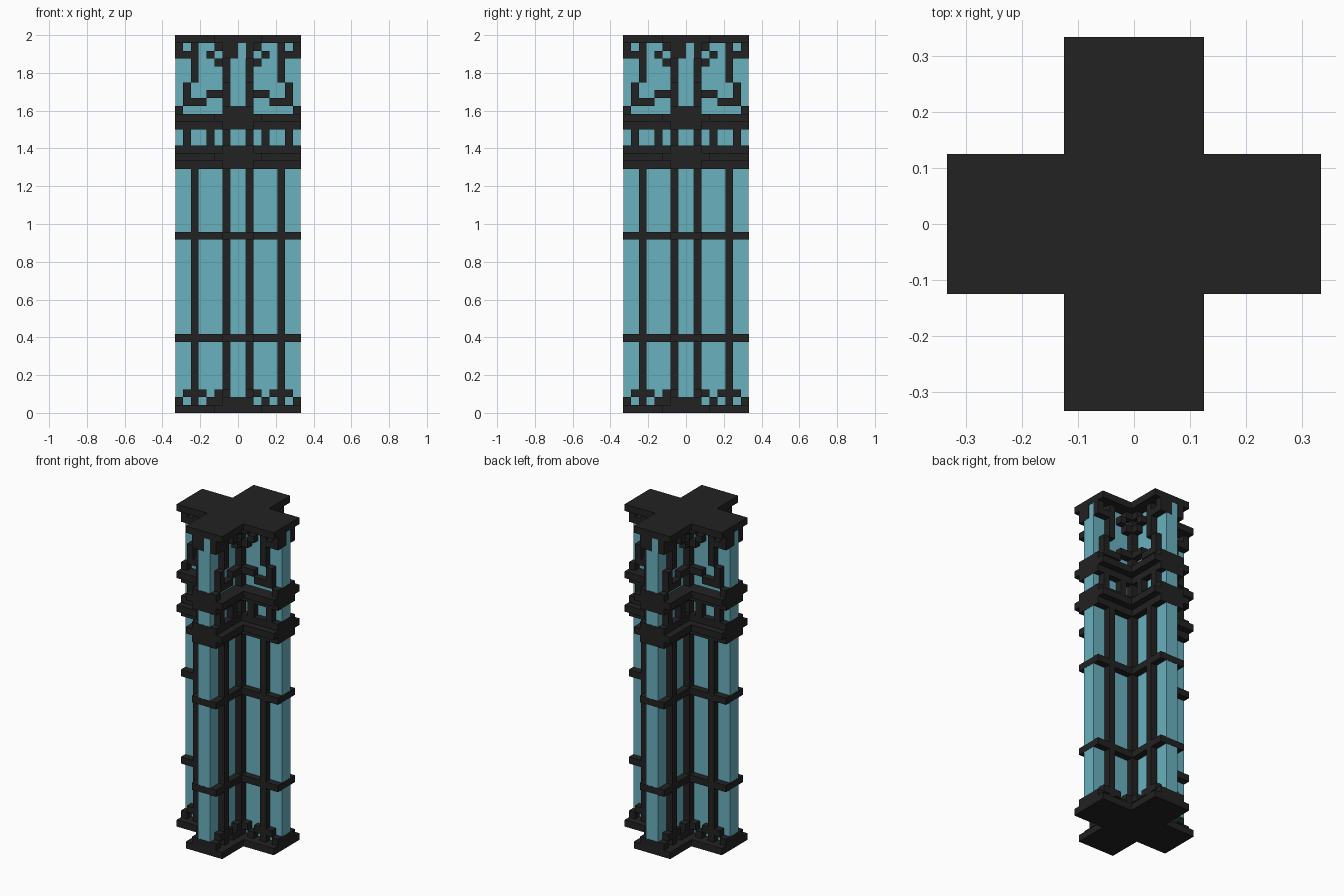
import bpy, bmesh
from mathutils import Matrix
from math import pi

if "Cube" in bpy.data.objects:
    bpy.data.objects.remove(bpy.data.objects["Cube"])

V = 1 / 24  # one block


def material(name, rgb):
    m = bpy.data.materials.new(name)
    m.diffuse_color = (*rgb, 1)
    m.use_nodes = True
    m.node_tree.nodes["Principled BSDF"].inputs["Base Color"].default_value = m.diffuse_color
    return m


BLACK = material("black metal", (0.016, 0.016, 0.016))
GLASS = material("teal glass", (0.144, 0.44, 0.521))


def finish(name, bm, mat):
    bmesh.ops.scale(bm, vec=(V, V, V), verts=bm.verts)
    bmesh.ops.recalc_face_normals(bm, faces=bm.faces)
    me = bpy.data.meshes.new(name)
    bm.to_mesh(me)
    bm.free()
    me.materials.append(mat)
    ob = bpy.data.objects.new(name, me)
    bpy.context.collection.objects.link(ob)


def cross(name, half, reach, z0, z1, mat):
    """Plus-shaped prism, sizes in blocks."""
    bm = bmesh.new()
    h, r = half, reach
    quarter = [(h, -h), (r, -h), (r, h)]
    pts = []
    for k in range(4):
        for x, y in quarter:
            for _ in range(k):
                x, y = -y, x
            pts.append((x, y, z0))
    face = bm.faces.new([bm.verts.new(p) for p in pts])
    ext = bmesh.ops.extrude_face_region(bm, geom=[face], use_keep_orig=True)
    new = [g for g in ext["geom"] if isinstance(g, bmesh.types.BMVert)]
    bmesh.ops.translate(bm, vec=(0, 0, z1 - z0), verts=new)
    finish(name, bm, mat)


def blocks(name, boxes):
    """Boxes (x0, x1, y0, y1, z0, z1) repeated on all four sides."""
    bm = bmesh.new()
    for x0, x1, y0, y1, z0, z1 in boxes:
        for k in range(4):
            m = (Matrix.Rotation(k * pi / 2, 4, 'Z')
                 @ Matrix.Translation(((x0 + x1) / 2, (y0 + y1) / 2, (z0 + z1) / 2))
                 @ Matrix.Diagonal((x1 - x0, y1 - y0, z1 - z0, 1)))
            bmesh.ops.create_cube(bm, size=1, matrix=m)
    finish(name, bm, BLACK)


def facade(cells):
    """Cells (u0, u1, z0, z1) along both walls of each inner corner."""
    out = []
    for u0, u1, z0, z1 in cells:
        out.append((u0, u1, -2, -1, z0, z1))
        if u0 != 1:
            out.append((1, 2, -u1, -u0, z0, z1))
    return out


# glass core
cross("glass_core", 1, 7.97, 0.5, 47.5, GLASS)

# floor, roof and bands
cross("base_slab", 3, 8, 0, 1, BLACK)
cross("roof_slab", 3, 8, 47, 48, BLACK)
for name, half, z0, z1 in [
        ("lower_band", 2, 9, 10), ("middle_band", 2, 22, 23),
        ("gallery_sill_under", 2, 31, 32), ("gallery_sill", 3, 32, 33),
        ("gallery_sill_top", 2, 33, 34), ("gallery_lintel", 2, 36, 37),
        ("gallery_cornice", 3, 37, 38)]:
    cross(name, half, 8, z0, z1, BLACK)

# upright posts
blocks("corner_posts", facade([(1, 2, 1, 47)]))
blocks("wall_posts", facade([(5, 6, 1, 31), (5, 6, 42, 47)]))
blocks("gallery_posts", facade([(3, 4, 34, 36), (6, 7, 34, 36)]))

# stepped trim at the foot
foot = facade([(6, 7, 2, 3), (4, 5, 2, 3), (3, 4, 1, 2), (2, 3, 2, 3)])
foot += [(-2, 2, -8, -7, 1, 2), (1, 2, -3, -2, 1, 2)]
blocks("foot_trim", foot)

# tip caps above the gallery
blocks("tip_caps", [(-2, 2, -8, -7, 38, 39)])

# stepped tracery under the roof
blocks("roof_tracery", facade([
    (4, 7, 39, 40), (6, 7, 40, 42), (2, 4, 40, 41),
    (2, 3, 44, 45), (3, 4, 45, 46), (2, 3, 46, 47),
    (6, 8, 45, 46), (7, 8, 46, 47)]))
blocks("tip_notches", [(-1, 0, -8, -7, 45, 47)])
